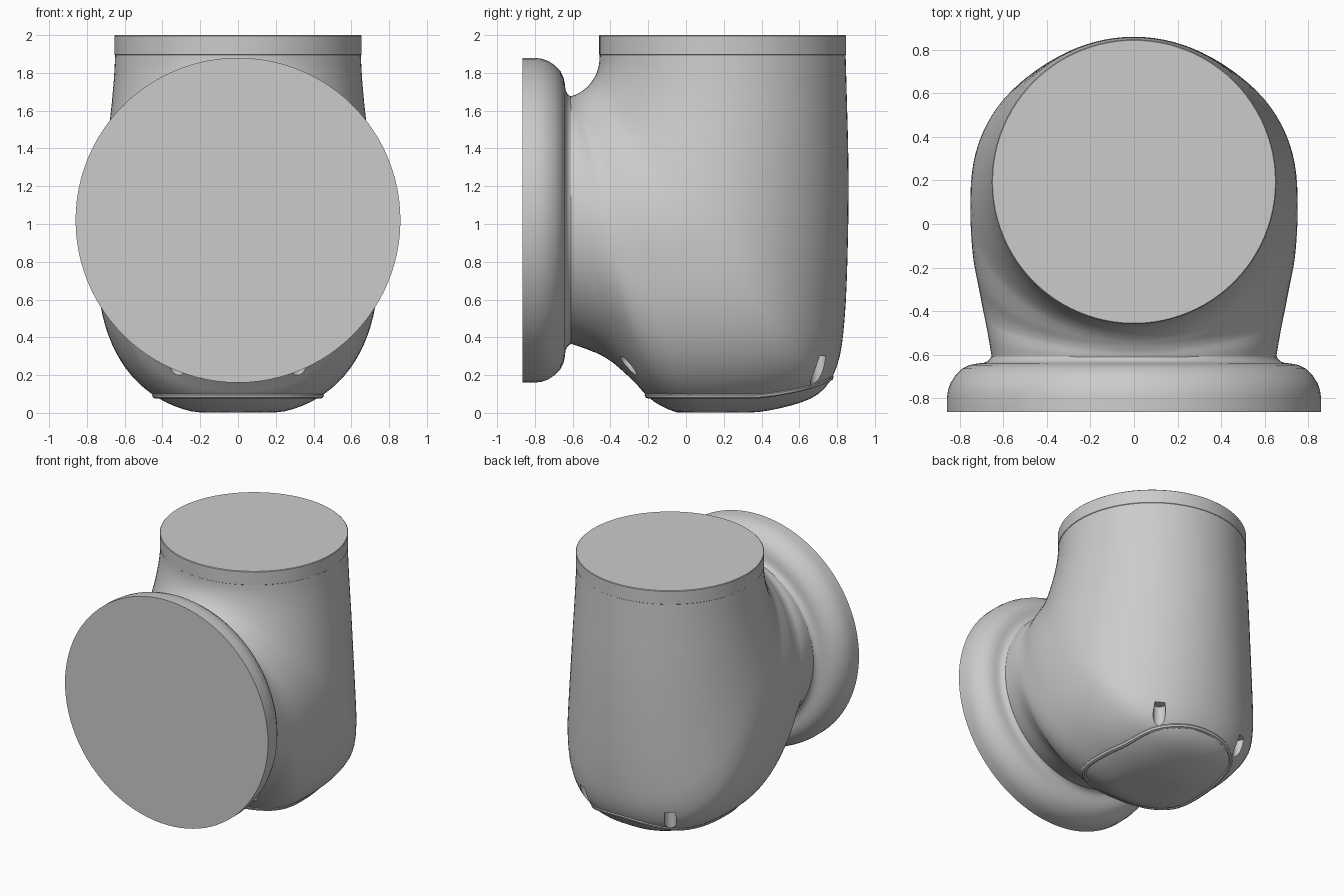
import bpy, bmesh, math
from mathutils import Vector
from mathutils.bvhtree import BVHTree

if "Cube" in bpy.data.objects:
    bpy.data.objects.remove(bpy.data.objects["Cube"])

SEG = 96


def finish(bm, name, angle=35):
    bmesh.ops.recalc_face_normals(bm, faces=bm.faces)
    me = bpy.data.meshes.new(name)
    bm.to_mesh(me)
    bm.free()
    ob = bpy.data.objects.new(name, me)
    bpy.context.collection.objects.link(ob)
    smooth(ob, angle)
    return ob


def smooth(ob, angle=35):
    bpy.ops.object.select_all(action='DESELECT')
    ob.select_set(True)
    bpy.context.view_layer.objects.active = ob
    bpy.ops.object.shade_smooth_by_angle(angle=math.radians(angle))


def loft(rings, name, closed=False):
    """Skin a list of equal-length point loops; cap the ends unless closed."""
    bm = bmesh.new()
    vs = [[bm.verts.new(p) for p in r] for r in rings]
    n = len(vs[0])
    pairs = list(zip(vs, vs[1:])) + ([(vs[-1], vs[0])] if closed else [])
    for a, b in pairs:
        for i in range(n):
            bm.faces.new((a[i], a[(i + 1) % n], b[(i + 1) % n], b[i]))
    if not closed:
        bm.faces.new(vs[0])
        bm.faces.new(vs[-1])
    return finish(bm, name)


def catmull(rows, steps):
    out = []
    for i in range(len(rows) - 1):
        quad = [rows[max(i - 1, 0)], rows[i], rows[i + 1], rows[min(i + 2, len(rows) - 1)]]
        for k in range(steps):
            t = k / steps
            out.append([0.5 * (2 * b + (c - a) * t + (2 * a - 5 * b + 4 * c - d) * t * t
                               + (3 * b - a - 3 * c + d) * t ** 3) for a, b, c, d in zip(*quad)])
    return out + [list(rows[-1])]


def circle(r, place):
    return [place(r * math.cos(2 * math.pi * i / SEG), r * math.sin(2 * math.pi * i / SEG))
            for i in range(SEG)]


# Elbow housing: sections fan from the top opening round to the front neck
# each row: inner y, z, outer y, z, half width, outer squareness
sections = [
    (-.457, 1.90, .845, 1.90, .650, 2.0), (-.459, 1.86, .852, 1.65, .658, 2.0),
    (-.464, 1.83, .860, 1.30, .676, 2.0), (-.473, 1.80, .857, .90, .702, 2.0),
    (-.485, 1.775, .84, .50, .730, 2.05), (-.500, 1.752, .80, .25, .746, 2.2),
    (-.515, 1.734, .70, .10, .752, 2.45), (-.530, 1.719, .50, .025, .750, 2.55),
    (-.545, 1.707, .25, -.008, .738, 2.55), (-.560, 1.697, .00, -.008, .714, 2.5),
    (-.575, 1.689, -.17, .06, .697, 2.35), (-.588, 1.683, -.29, .18, .684, 2.2),
    (-.600, 1.679, -.43, .295, .670, 2.05), (-.612, 1.676, -.61, .367, .654, 2.0),
    (-.625, 1.675, -.625, .367, .654, 2.0)]


def section(row):
    inner, outer = Vector((0, row[0], row[1])), Vector((0, row[2], row[3]))
    mid, half = (inner + outer) / 2, (outer - inner) / 2
    pts = []
    for i in range(SEG):
        a = 2 * math.pi * i / SEG
        c, s = math.cos(a), math.sin(a)
        e = 2 / row[5] if c > 0 else 1
        p = mid + half * math.copysign(abs(c) ** e, c)
        p.x = row[4] * math.copysign(abs(s) ** e, s)
        # flatten the underside gently onto the ground
        p.z = max(p.z, .002 + .02 * p.x ** 2)
        pts.append(p)
    return pts


housing = loft([section(r) for r in catmull(sections, 4)], "elbow_housing")
mesh = housing.data
surface = BVHTree.FromPolygons([v.co.copy() for v in mesh.vertices],
                               [tuple(p.vertices) for p in mesh.polygons])


def skin_point(dx, dy, z):
    hit = surface.ray_cast(Vector((0, .25, z)), Vector((dx, dy, 0)).normalized())
    return hit[0]


# Faint raised seam around the bottom cap, rising toward the back
rings = []
for i in range(SEG):
    a = 2 * math.pi * i / SEG
    out = Vector((math.cos(a), math.sin(a), 0))
    lift = max(0, out.y - .2) / .8
    p = skin_point(out.x, out.y, .095 + .095 * lift ** 2) - .012 * out
    rings.append([p + .02 * (math.cos(k * math.pi / 4) * out
                             + math.sin(k * math.pi / 4) * Vector((0, 0, 1))) for k in range(8)])
loft(rings, "bottom_cap_seam", closed=True)

# Four screw recesses cut near the bottom corners
for side in (-1, 1):
    for dx, dy, z, depth in ((.31, -.53, .25, .10), (.35, .44, .22, .16)):
        p = skin_point(side * dx, dy, z)
        bpy.ops.mesh.primitive_cylinder_add(vertices=24, radius=.043, depth=depth, location=p)
        cutter = bpy.context.object
        cutter.name = "screw_recess_cutter"
        cutter.hide_render = True
        smooth(housing)
        mod = housing.modifiers.new("recess", 'BOOLEAN')
        mod.operation, mod.object, mod.solver = 'DIFFERENCE', cutter, 'EXACT'
        bpy.ops.object.modifier_apply(modifier=mod.name)
        bpy.data.objects.remove(cutter)
smooth(housing)

# Top collar
collar = [(.640, 1.885), (.649, 1.893), (.654, 1.897), (.654, 1.996), (.650, 2.0)]
loft([circle(r, lambda u, v: (u, .194 + v, z)) for r, z in collar], "top_collar")

# Rounded front flange with flat face
flange = [(.86, -.865), (.86, -.80), (.855, -.765), (.843, -.73), (.82, -.695), (.79, -.665),
          (.755, -.648), (.72, -.641), (.69, -.638), (.672, -.63), (.66, -.618), (.655, -.608),
          (.645, -.606)]
loft([circle(r, lambda u, v: (u, y, 1.02 + v)) for r, y in flange], "front_flange")
